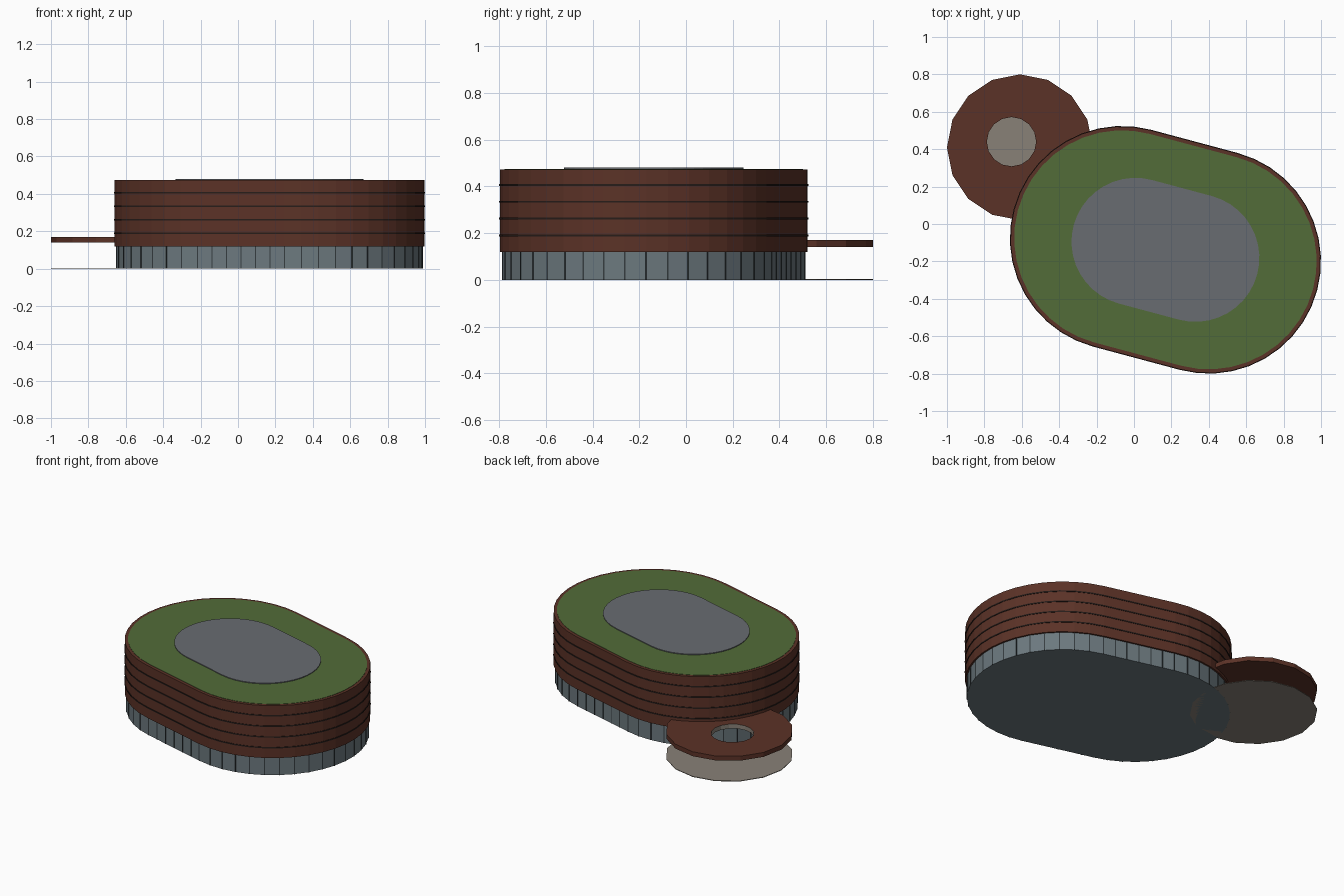
import bpy, bmesh
from math import sin, cos, pi, radians
from mathutils import Matrix, Vector

if "Cube" in bpy.data.objects:
    bpy.data.objects.remove(bpy.data.objects["Cube"])

CENTRE = Vector((0.168, -0.138))
TILT = radians(-15)


def mat(name, r, g, b):
    m = bpy.data.materials.new(name)
    m.diffuse_color = (r, g, b, 1)
    m.use_nodes = True
    m.node_tree.nodes["Principled BSDF"].inputs["Base Color"].default_value = m.diffuse_color
    return m


BROWN = mat("brown cladding", 0.105, 0.032, 0.02)
DARK = mat("dark metal", 0.02, 0.012, 0.01)
GLASS = mat("glazing", 0.15, 0.19, 0.21)
FRAME = mat("frame", 0.035, 0.045, 0.05)
GREEN = mat("planting", 0.085, 0.15, 0.04)
GREY = mat("roof grey", 0.14, 0.15, 0.165)
PAVING = mat("paving", 0.25, 0.22, 0.185)


def finish(name, bm, *mats):
    bmesh.ops.recalc_face_normals(bm, faces=bm.faces)
    me = bpy.data.meshes.new(name)
    bm.to_mesh(me)
    bm.free()
    ob = bpy.data.objects.new(name, me)
    bpy.context.collection.objects.link(ob)
    for m in mats:
        me.materials.append(m)
    return ob


def stadium(r, d, segs=20):
    """Outline points of a tilted capsule: end radius r, half straight d."""
    pts = []
    for side in (1, -1):
        for i in range(segs + 1):
            a = -pi / 2 + pi * i / segs
            pts.append(Vector((side * (d + r * cos(a)), side * r * sin(a))))
    rot = Matrix.Rotation(TILT, 2)
    return [CENTRE + rot @ p for p in pts]


def circle(c, r, n):
    return [Vector((c[0] + r * cos(2 * pi * i / n), c[1] + r * sin(2 * pi * i / n))) for i in range(n)]


def slab(name, pts, z0, z1, m):
    bm = bmesh.new()
    f = bm.faces.new([bm.verts.new((p.x, p.y, z0)) for p in pts])
    top = bmesh.ops.extrude_face_region(bm, geom=[f])["geom"]
    bmesh.ops.translate(bm, vec=(0, 0, z1 - z0), verts=[v for v in top if isinstance(v, bmesh.types.BMVert)])
    return finish(name, bm, m)


# Main building: glazed base, clad upper floors, planted roof
D = 0.24
slab("glazed_base", stadium(0.586, D), 0, 0.125, GLASS)
slab("clad_upper_floors", stadium(0.597, D), 0.12, 0.473, BROWN)
for i in range(4):
    z = 0.19 + 0.072 * i
    slab(f"floor_band_{i + 1}", stadium(0.6, D), z - 0.004, z + 0.004, DARK)
slab("green_roof", stadium(0.577, D), 0.468, 0.475, GREEN)
slab("roof_deck", stadium(0.342, 0.166), 0.47, 0.48, GREY)

# Mullions at each facet corner and along the straight sides
outline = stadium(0.586, D)
bm = bmesh.new()
for i, p in enumerate(outline):
    q = outline[(i + 1) % len(outline)]
    n = 6 if (q - p).length > 0.3 else 1
    e = (q - p).normalized()
    for k in range(n):
        c = p.lerp(q, k / n)
        ang = Matrix.Rotation(Vector((1, 0)).angle_signed(e) * -1, 4, 'Z')
        bmesh.ops.create_cube(bm, size=1, matrix=Matrix.Translation((c.x, c.y, 0.06))
                              @ ang @ Matrix.Diagonal((0.006, 0.005, 0.12, 1)))
finish("mullions", bm, FRAME)

# Pavilion: 16-sided canopy with an off-centre round opening, over paving
outer = circle((-0.61, 0.41), 0.39, 16)
slab("pavilion_floor", outer, 0, 0.004, PAVING)
inner = circle((-0.655, 0.44), 0.132, 16)
bm = bmesh.new()
rings = [[bm.verts.new((p.x, p.y, z)) for p in pts]
         for pts, z in ((outer, 0.14), (outer, 0.17), (inner, 0.17), (inner, 0.14))]
for k in range(4):
    a, b = rings[k], rings[(k + 1) % 4]
    for i in range(16):
        j = (i + 1) % 16
        f = bm.faces.new((a[i], a[j], b[j], b[i]))
        f.material_index = 1 if k == 2 else 0
finish("pavilion_canopy", bm, BROWN, PAVING)
